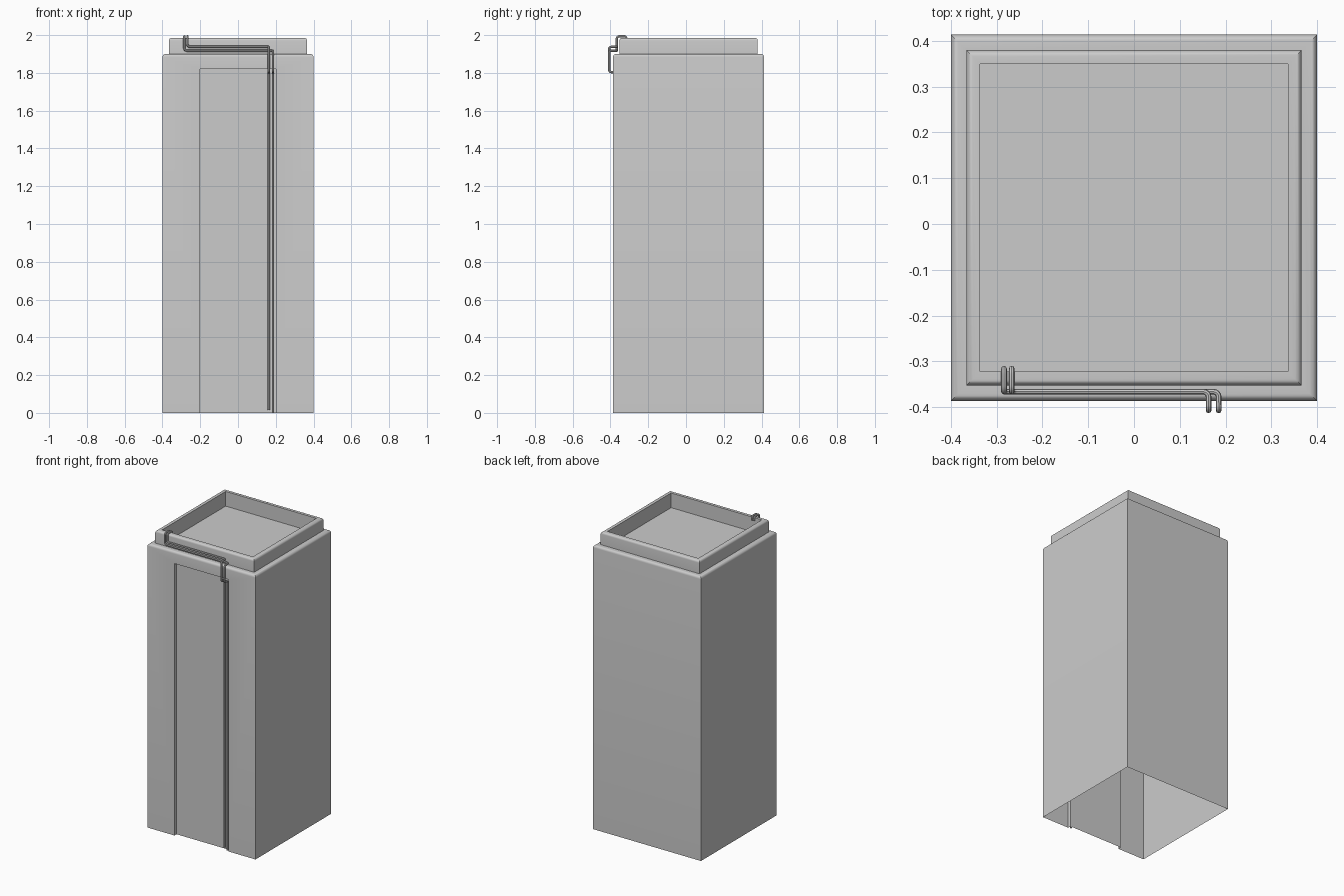
import bpy, bmesh, math
from mathutils import Vector

if "Cube" in bpy.data.objects:
    bpy.data.objects.remove(bpy.data.objects["Cube"])

CY = 0.0135            # body centre in y
FRONT = CY - 0.4       # front wall plane
DOOR_DEPTH = 0.022


def arc(half, z, r, n=5):
    """Rounded shoulder from a vertical wall to a flat top."""
    return [(half - r + r * math.cos(a), z - r + r * math.sin(a))
            for a in (math.pi / 2 * i / n for i in range(n + 1))]


def smooth(obj):
    bpy.ops.object.select_all(action='DESELECT')
    obj.select_set(True)
    bpy.context.view_layer.objects.active = obj
    bpy.ops.object.shade_smooth_by_angle(angle=math.radians(35))


# Tower shell: square rings stacked along a profile, open underneath
bm = bmesh.new()
profile = ([(0.4, 0)] + arc(0.4, 1.9, 0.016) + [(0.366, 1.9)]
           + arc(0.366, 1.985, 0.014) + [(0.336, 1.985), (0.336, 1.887)])
rings = [[bm.verts.new((sx * h, CY + sy * h, z))
          for sx, sy in ((-1, -1), (1, -1), (1, 1), (-1, 1))] for h, z in profile]
for k, (lo, hi) in enumerate(zip(rings, rings[1:])):
    for i in range(4):
        if k == 0 and i == 0:
            continue
        j = (i + 1) % 4
        bm.faces.new((lo[i], lo[j], hi[j], hi[i]))
bm.faces.new(rings[-1])

# Front wall with the recessed door panel
door = [(-0.2, 0), (-0.2, 1.82), (0.2, 1.82), (0.2, 0)]
outer = [bm.verts.new((x, FRONT, z)) for x, z in door]
inner = [bm.verts.new((x, FRONT + DOOR_DEPTH, z)) for x, z in door]
bm.faces.new([rings[0][0]] + outer + [rings[0][1], rings[1][1], rings[1][0]])
for i in range(3):
    bm.faces.new((outer[i], inner[i], inner[i + 1], outer[i + 1]))
bm.faces.new(inner[::-1])
bmesh.ops.recalc_face_normals(bm, faces=bm.faces)
mesh = bpy.data.meshes.new("tower_body")
bm.to_mesh(mesh)
bm.free()
body = bpy.data.objects.new("tower_body", mesh)
bpy.context.collection.objects.link(body)
smooth(body)


def fillet(points, r=0.012, n=4):
    """Round each inner corner of a path."""
    p = [Vector(q) for q in points]
    out = [p[0]]
    for a, b, c in zip(p, p[1:], p[2:]):
        s, e = b + (a - b).normalized() * r, b + (c - b).normalized() * r
        centre = s + e - b
        for i in range(n + 1):
            t = math.pi / 2 * i / n
            out.append(centre + (s - centre) * math.cos(t) + (e - centre) * math.sin(t))
    return out + [p[-1]]


def pipe(name, points, radius=0.0062):
    cu = bpy.data.curves.new(name, 'CURVE')
    cu.dimensions = '3D'
    cu.bevel_depth = radius
    cu.bevel_resolution = 2
    cu.use_fill_caps = True
    path = fillet(points)
    sp = cu.splines.new('POLY')
    sp.points.add(len(path) - 1)
    for pt, co in zip(sp.points, path):
        pt.co = (*co, 1)
    obj = bpy.data.objects.new(name, cu)
    bpy.context.collection.objects.link(obj)
    bpy.ops.object.select_all(action='DESELECT')
    obj.select_set(True)
    bpy.context.view_layer.objects.active = obj
    bpy.ops.object.convert(target='MESH')
    smooth(bpy.context.object)


# Twin pipes: over the rim, along the ledge, over the front edge, down the door recess
for name, x0, z1, x1, end in (("outer_pipe", -0.284, 1.918, 0.185, 0.0),
                              ("inner_pipe", -0.267, 1.938, 0.163, 0.015)):
    pipe(name, [(x0, -0.316, 1.968), (x0, -0.316, 1.9938), (x0, -0.366, 1.9938),
                (x0, -0.366, z1), (x1, -0.366, z1), (x1, -0.407, z1),
                (x1, -0.407, 1.804), (x1, -0.376, 1.804), (x1, -0.376, end)])
